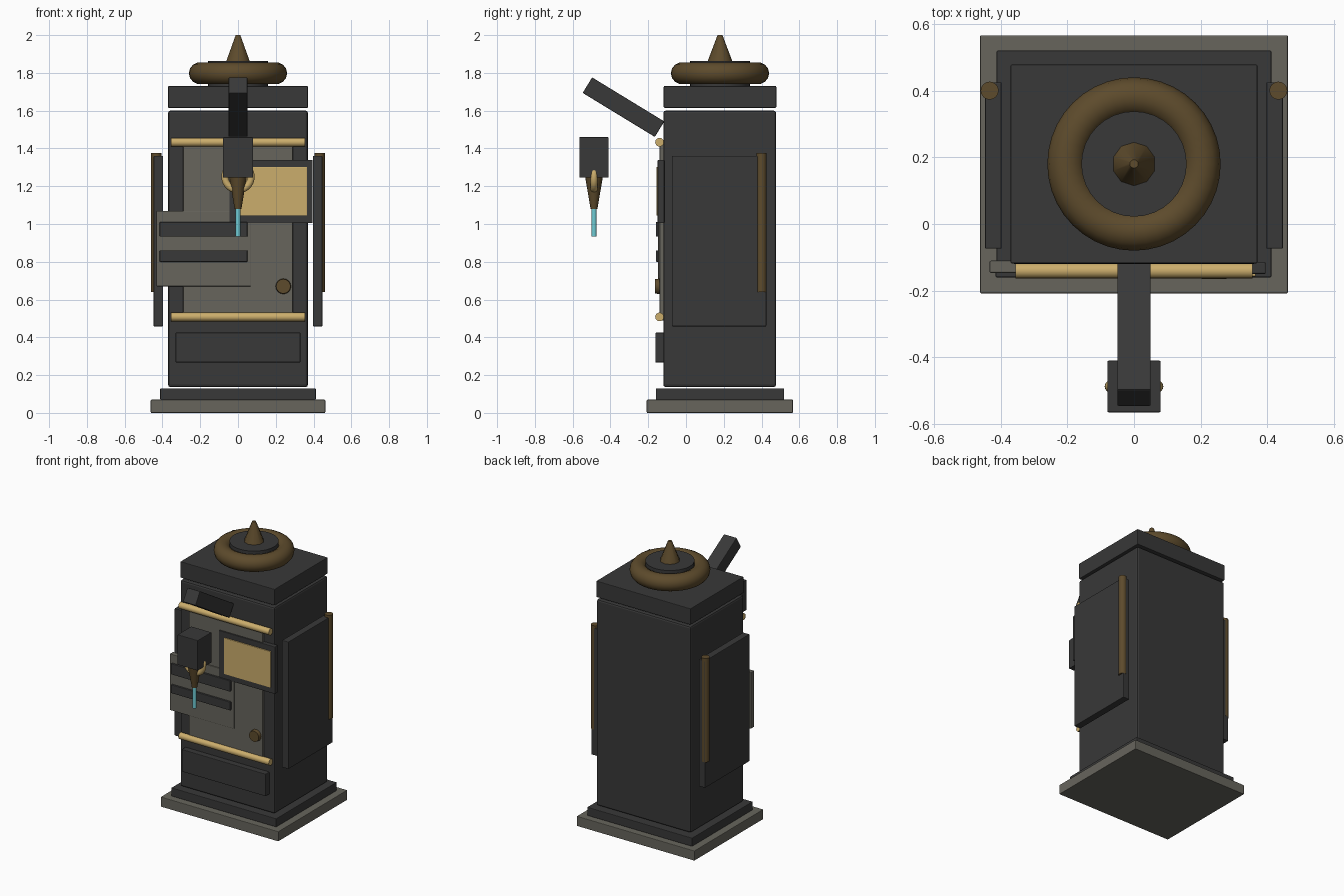
import bpy, math
from mathutils import Matrix, Vector

cube = bpy.data.objects.get("Cube")
if cube:
    bpy.data.objects.remove(cube, do_unlink=True)


def material(name, rgb):
    m = bpy.data.materials.new(name)
    m.use_nodes = True
    m.diffuse_color = (*rgb, 1)
    m.node_tree.nodes["Principled BSDF"].inputs["Base Color"].default_value = (*rgb, 1)
    return m


DARK = material("dark_iron", (0.04, 0.04, 0.04))
GREY = material("warm_grey_metal", (0.135, 0.13, 0.108))
GOLD = material("pale_gold", (0.60, 0.42, 0.15))
BRONZE = material("dark_bronze", (0.11, 0.07, 0.025))
CYAN = material("cyan_glow", (0.16, 0.60, 0.66))


def finish(name, mat, smooth=True):
    ob = bpy.context.object
    ob.name = ob.data.name = name
    ob.data.materials.append(mat)
    if smooth:
        bpy.ops.object.shade_smooth_by_angle(angle=math.radians(40))
    return ob


def box(name, x, y, z, mat, bevel=0.004):
    """Box given by its (min, max) span on each axis."""
    spans = (x, y, z)
    bpy.ops.mesh.primitive_cube_add(size=1, location=[(a + b) / 2 for a, b in spans])
    ob = bpy.context.object
    ob.data.transform(Matrix.Diagonal([b - a for a, b in spans] + [1]))
    finish(name, mat, False)
    mod = ob.modifiers.new("edge_bevel", 'BEVEL')
    mod.width, mod.segments = bevel, 2
    return ob


def rod(name, start, end, r1, r2, mat, sides=16):
    """Cylinder or tapered cone between two points."""
    a, b = Vector(start), Vector(end)
    bpy.ops.mesh.primitive_cone_add(vertices=sides, radius1=r1, radius2=r2,
                                    depth=(b - a).length, location=(a + b) / 2)
    bpy.context.object.rotation_euler = (b - a).to_track_quat('Z', 'Y').to_euler()
    return finish(name, mat)


def ring(name, loc, major, minor, mat, rot=(0, 0, 0)):
    bpy.ops.mesh.primitive_torus_add(major_segments=40, minor_segments=14, location=loc,
                                     rotation=rot, major_radius=major, minor_radius=minor)
    return finish(name, mat)


# Base, cabinet and cap
CY = 0.18
box("base_slab", (-0.462, 0.462), (-0.208, 0.566), (0, 0.07), GREY)
box("plinth", (-0.412, 0.412), (-0.16, 0.52), (0.07, 0.13), DARK)
box("cabinet", (-0.37, 0.37), (-0.12, 0.477), (0.137, 1.6), DARK, 0.012)
box("cap", (-0.37, 0.37), (-0.118, 0.478), (1.615, 1.73), DARK)

# Crown on the roof
rod("crown_disc", (0, CY, 1.73), (0, CY, 1.862), 0.158, 0.158, DARK, 32)
ring("crown_ring", (0, CY, 1.798), 0.202, 0.058, BRONZE)
rod("crown_spike", (0, CY, 1.86), (0, CY, 2.0), 0.066, 0.013, BRONZE, 10)

# Front door with its bars, vent and window
box("door_plate", (-0.29, 0.29), (-0.14, -0.115), (0.49, 1.43), GREY)
for name, z in (("lower_bar", 0.508), ("upper_bar", 1.433)):
    rod(name, (-0.355, -0.14, z), (0.355, -0.14, z), 0.023, 0.023, GOLD)
box("vent_plate", (-0.433, 0.07), (-0.147, -0.11), (0.67, 1.07), GREY)
box("upper_slat", (-0.415, 0.05), (-0.16, -0.13), (0.933, 1.01), DARK)
box("lower_slat", (-0.415, 0.05), (-0.16, -0.13), (0.80, 0.86), DARK)
box("window_frame", (-0.045, 0.395), (-0.15, -0.115), (1.005, 1.34), DARK)
box("window_pane", (0.0, 0.365), (-0.157, -0.145), (1.045, 1.302), GOLD, 0.002)
rod("door_knob", (0.24, -0.13, 0.67), (0.24, -0.165, 0.67), 0.042, 0.038, BRONZE)
box("kick_panel", (-0.33, 0.33), (-0.162, -0.11), (0.267, 0.425), DARK)

# Side panels with upright handles
for side, s in (("left", 1), ("right", -1)):
    box(side + "_side_panel", sorted((s * 0.397, s * 0.447)), (-0.074, 0.425), (0.458, 1.36), DARK)
    rod(side + "_side_handle", (s * 0.433, 0.4, 0.64), (s * 0.433, 0.4, 1.377), 0.027, 0.027, BRONZE)

# Slanted arm
a, b = Vector((0, -0.522, 1.735)), Vector((0, -0.14, 1.502))
half = (b - a).length / 2
arm = box("slanted_arm", (-0.05, 0.05), (-half, half), (-0.048, 0.048), DARK)
arm.location = (a + b) / 2
arm.rotation_euler.x = math.atan2(b.z - a.z, b.y - a.y)

# Dispenser head, nozzle and stream
NY = -0.487
box("dispenser_head", (-0.08, 0.08), (-0.565, -0.41), (1.245, 1.46), DARK)
ring("nozzle_ring", (0, NY, 1.25), 0.069, 0.019, GOLD, (math.pi / 2, 0, 0))
rod("nozzle", (0, NY, 1.25), (0, NY, 1.08), 0.047, 0.018, BRONZE)
rod("stream", (0, NY, 1.085), (0, NY, 0.933), 0.013, 0.013, CYAN, 12)
